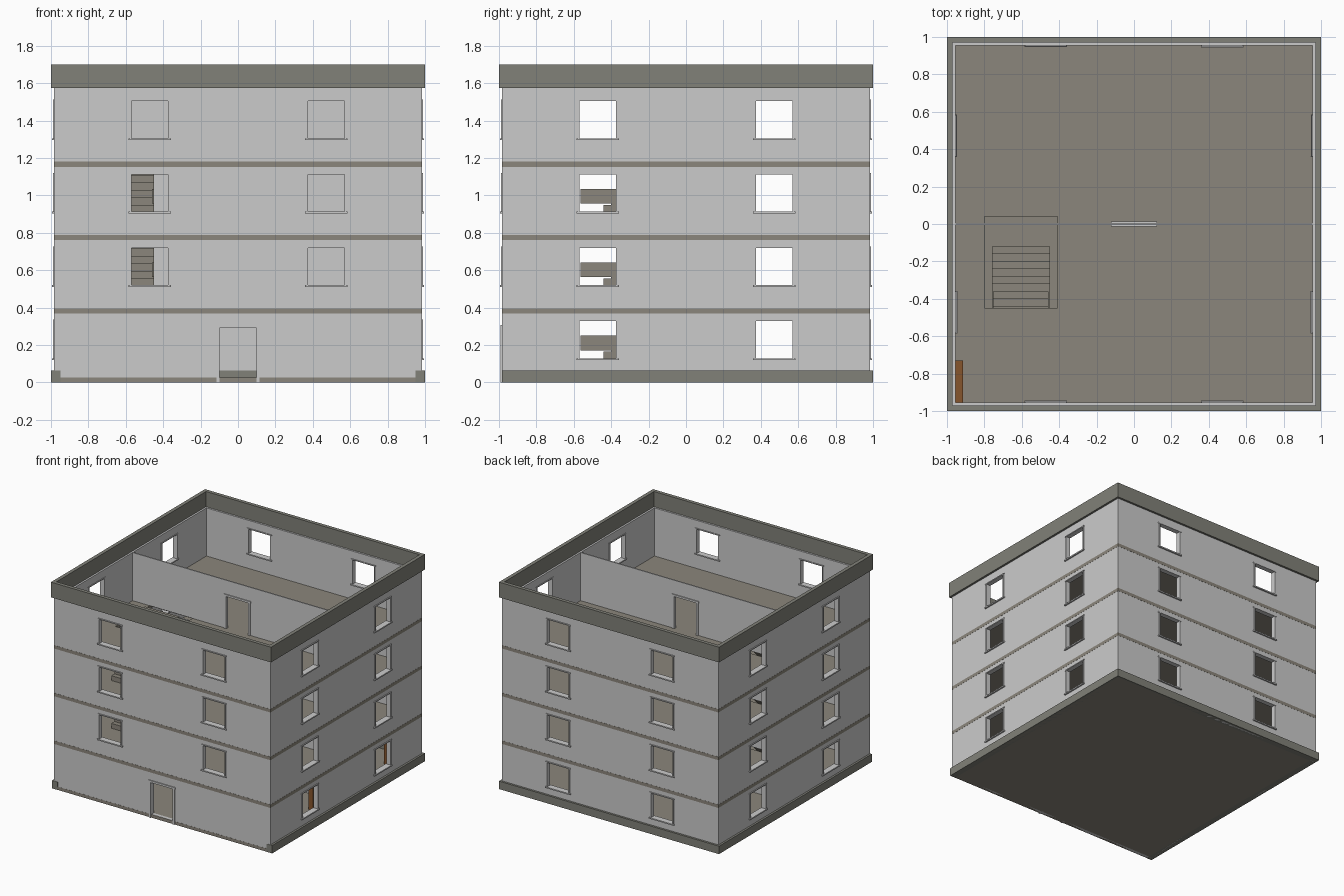
import bpy, bmesh
from mathutils import Vector, Matrix

if "Cube" in bpy.data.objects:
    bpy.data.objects.remove(bpy.data.objects["Cube"])


def material(name, rgb):
    m = bpy.data.materials.new(name)
    m.diffuse_color = (*rgb, 1)
    m.use_nodes = True
    m.node_tree.nodes["Principled BSDF"].inputs["Base Color"].default_value = m.diffuse_color
    return m


STONE = material("dark_stone", (0.22, 0.22, 0.19))
FLOOR = material("floor_brown", (0.26, 0.24, 0.20))
WOOD = material("orange_wood", (0.24, 0.09, 0.025))
S = 0.392                        # storey height
OUT, INN = 0.983, 0.955          # wall faces
WX = 0.472                       # window centre offset


def finish(name, bm, mat=None):
    bmesh.ops.recalc_face_normals(bm, faces=bm.faces)
    me = bpy.data.meshes.new(name)
    bm.to_mesh(me)
    bm.free()
    ob = bpy.data.objects.new(name, me)
    bpy.context.collection.objects.link(ob)
    if mat:
        me.materials.append(mat)
    return ob


def add_box(bm, x0, x1, y0, y1, z0, z1, m=Matrix()):
    c = Vector(((x0 + x1) / 2, (y0 + y1) / 2, (z0 + z1) / 2))
    s = Matrix.Diagonal((x1 - x0, y1 - y0, z1 - z0, 1))
    bmesh.ops.create_cube(bm, size=1, matrix=m @ Matrix.Translation(c) @ s)


def boxes(name, items, mat=None, m=Matrix()):
    bm = bmesh.new()
    for b in items:
        add_box(bm, *b, m)
    return finish(name, bm, mat)


def plate(name, rect, holes, depth, m, mat=None):
    """Flat plate in local u,v with rectangular holes, extruded along local w."""
    us = sorted({rect[0], rect[1], *[a for h in holes for a in h[:2]]})
    vs = sorted({rect[2], rect[3], *[a for h in holes for a in h[2:]]})
    bm = bmesh.new()
    for u0, u1 in zip(us, us[1:]):
        for v0, v1 in zip(vs, vs[1:]):
            cu, cv = (u0 + u1) / 2, (v0 + v1) / 2
            if any(h[0] < cu < h[1] and h[2] < cv < h[3] for h in holes):
                continue
            bm.faces.new([bm.verts.new((u, v, depth[0])) for u, v in
                          ((u0, v0), (u1, v0), (u1, v1), (u0, v1))])
    bmesh.ops.remove_doubles(bm, verts=bm.verts, dist=1e-5)
    r = bmesh.ops.extrude_face_region(bm, geom=bm.faces[:], use_keep_orig=True)
    top = [g for g in r["geom"] if isinstance(g, bmesh.types.BMVert)]
    bmesh.ops.translate(bm, verts=top, vec=(0, 0, depth[1] - depth[0]))
    bmesh.ops.transform(bm, matrix=m, verts=bm.verts)
    return finish(name, bm, mat)


UPRIGHT = Matrix.Rotation(1.5707963, 4, 'X')      # u->x, v->z, w->-y


def turn(k):
    return Matrix.Rotation(1.5707963 * k, 4, 'Z')


# outer walls with windows, trims and sills
for k, side in enumerate(("front", "right", "back", "left")):
    wins = [(sx * WX - 0.1, sx * WX + 0.1, 0.127 + S * f, 0.330 + S * f)
            for f in range(1 if k == 0 else 0, 4) for sx in (-1, 1)]
    holes = wins + ([(-0.1, 0.1, 0.027, 0.29)] if k == 0 else [])
    half = OUT if k % 2 == 0 else INN
    plate(side + "_wall", (-half, half, 0, 1.575), holes, (INN, OUT),
          turn(k) @ UPRIGHT)
    trim, sill = [], []
    for u0, u1, v0, v1 in wins:
        trim += [(u0 - 0.005, u0 + 0.003, -0.99, -0.95, v0, v1),
                 (u1 - 0.003, u1 + 0.005, -0.99, -0.95, v0, v1),
                 (u0 - 0.012, u1 + 0.012, -0.99, -0.95, v1 - 0.002, v1 + 0.006)]
        sill.append((u0 - 0.014, u1 + 0.014, -0.995, -0.945, v0 - 0.008, v0 + 0.002))
    boxes(side + "_window_trim", trim, None, turn(k))
    boxes(side + "_window_sills", sill, None, turn(k))

# parapet ring and three-sided plinth
plate("parapet", (-1, 1, -1, 1), [(-0.97, 0.97, -0.97, 0.97)], (1.575, 1.7),
      Matrix(), STONE)
boxes("plinth", [(-1, -0.95, -0.985, 1, 0, 0.065), (0.95, 1, -0.985, 1, 0, 0.065),
                 (-0.95, 0.95, 0.95, 1, 0, 0.065)], STONE)

# floor slabs, upper ones with a stair opening
E = OUT + 0.001
boxes("ground_slab", [(-E, E, -E, E, 0, 0.026)], FLOOR)
for f in range(1, 4):
    z = S * f + 0.004
    plate("floor_slab", (-E, E, -E, E), [(-0.80, -0.41, -0.45, 0.04)],
          (z - 0.027, z), Matrix(), FLOOR)


def door_frame(name, y0, y1, z0, z1):
    boxes(name, [(-0.116, -0.1, y0, y1, z0, z1), (0.1, 0.116, y0, y1, z0, z1),
                 (-0.122, 0.122, y0, y1, z1, z1 + 0.016)])


# front door frame, partition walls with door openings
door_frame("front_door_frame", -0.991, -0.948, 0, 0.29)
for f in range(4):
    z0 = 0.026 if f == 0 else S * f + 0.004
    z1 = S * (f + 1) - 0.023 if f < 3 else 1.575
    plate("partition_wall", (-INN, INN, z0, z1), [(-0.1, 0.1, z0, z0 + 0.265)],
          (-0.005, 0.005), UPRIGHT)
    door_frame("inner_door_frame", -0.013, 0.013, z0, z0 + 0.265)

# straight stair flights with low side panels
for f in range(3):
    z = S * f + 0.004
    pts = [(-0.56, z)]
    for i in range(11):
        y = -0.56 + 0.04 * i
        pts += [(y, z + 0.04 * (i + 1)), (y + 0.04, z + 0.04 * (i + 1))]
    pts += [(-0.12, z + 0.37), (-0.49, z)]
    bm = bmesh.new()
    face = bm.faces.new([bm.verts.new((-0.76, y, h)) for y, h in pts])
    r = bmesh.ops.extrude_face_region(bm, geom=[face], use_keep_orig=True)
    bmesh.ops.translate(bm, vec=(0.31, 0, 0), verts=[
        g for g in r["geom"] if isinstance(g, bmesh.types.BMVert)])
    finish("stair_flight", bm, FLOOR)
    boxes("stair_side_panels", [(x, x + 0.01, -0.565, -0.29, z + 0.168, z + 0.246)
                                for x in (-0.76, -0.459)], FLOOR)

# loose wooden leaves standing in the rooms
boxes("wooden_leaf_top", [(-INN, -0.915, -INN, -0.73, 1.18, 1.43)], WOOD)
boxes("wooden_leaves_ground", [(0.81, 0.85, y, y + 0.2, 0.026, 0.28)
                               for y in (-0.24, 0.74)], WOOD)
